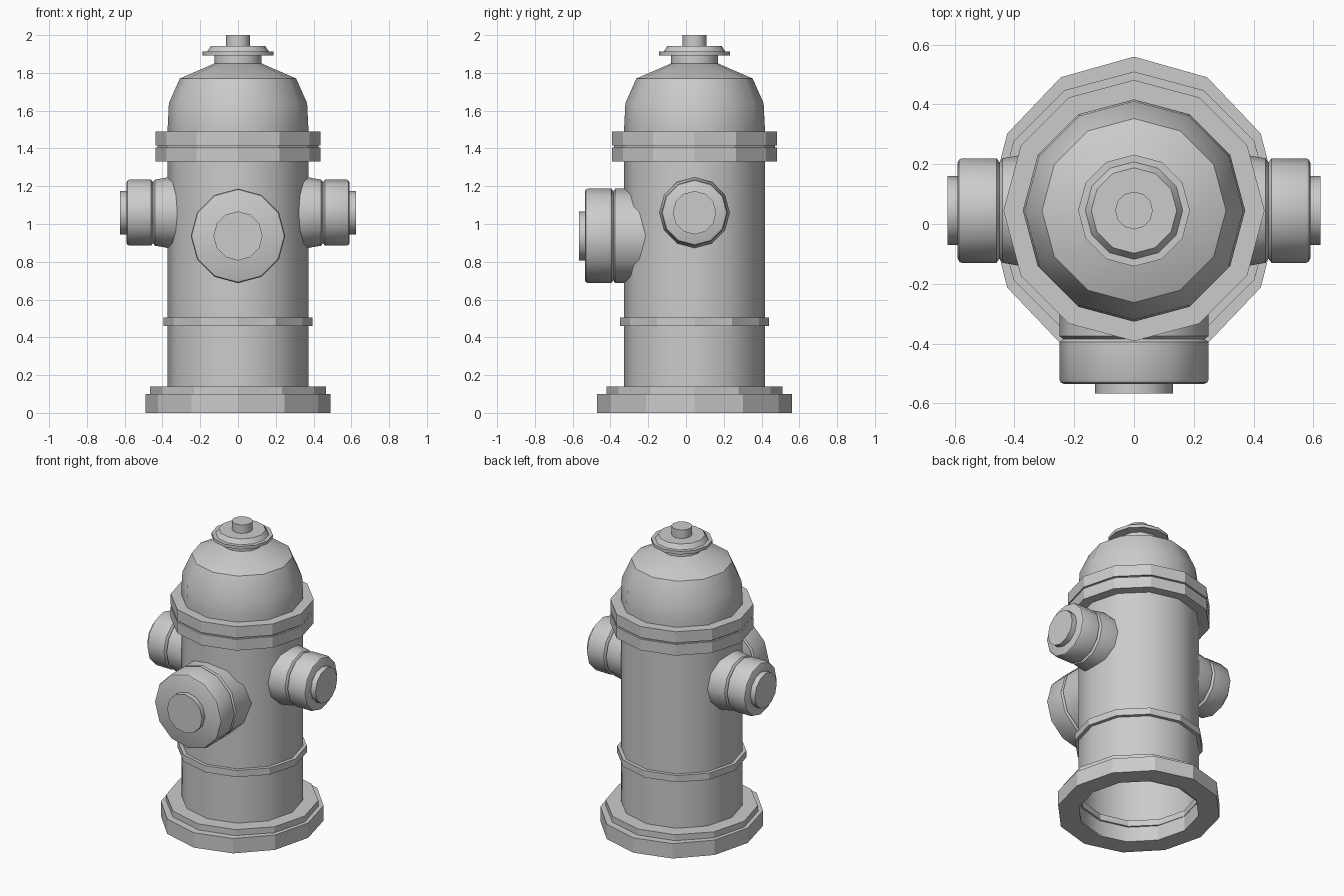
import bpy
import math
from mathutils import Matrix, Vector

cube = bpy.data.objects.get("Cube")
if cube:
    bpy.data.objects.remove(cube, do_unlink=True)

SIDES = 12
AXIS_Y = 0.045

grey = bpy.data.materials.new("cast_grey")
grey.use_nodes = True
colour = (0.6, 0.6, 0.6, 1)
grey.diffuse_color = colour
grey.node_tree.nodes["Principled BSDF"].inputs["Base Color"].default_value = colour


def lathe(name, profile, place=None, stretch=(1, 1), loop=False, smooth=True):
    """Spin (radius, height) points about z; a zero radius closes the end."""
    verts, faces, rings = [], [], []
    for r, h in profile:
        start = len(verts)
        count = 1 if r == 0 else SIDES
        for i in range(count):
            a = math.tau * i / SIDES
            verts.append(Vector((r * math.cos(a) * stretch[0], r * math.sin(a) * stretch[1], h)))
        rings.append([start + i % count for i in range(SIDES)])
    pairs = list(zip(rings, rings[1:]))
    if loop:
        pairs.append((rings[-1], rings[0]))
    for low, high in pairs:
        for i in range(SIDES):
            j = (i + 1) % SIDES
            quad = [low[i], low[j], high[j], high[i]]
            faces.append(list(dict.fromkeys(quad)))
    place = place or Matrix.Translation((0, AXIS_Y, 0))
    mesh = bpy.data.meshes.new(name)
    mesh.from_pydata([place @ v for v in verts], [], faces)
    mesh.materials.append(grey)
    obj = bpy.data.objects.new(name, mesh)
    bpy.context.collection.objects.link(obj)
    if smooth:
        bpy.ops.object.select_all(action="DESELECT")
        obj.select_set(True)
        bpy.context.view_layer.objects.active = obj
        bpy.ops.object.shade_smooth_by_angle(angle=math.radians(32))
    return obj


def ring(name, outer, bottom, top, stretch=(1, 1), inner=0.36):
    return lathe(name, [(inner, bottom), (outer, bottom), (outer, top), (inner, top)],
                 stretch=stretch, loop=True, smooth=False)


# Hollow barrel and the rings around it
lathe("barrel", [(0.372, 0), (0.372, 1.42)])
ring("base_plate", 0.5, 0, 0.1, stretch=(0.98, 1.03), inner=0.37)
ring("base_step", 0.465, 0.1, 0.14)
ring("barrel_band", 0.395, 0.46, 0.505)
ring("lower_flange", 0.437, 1.33, 1.405)
ring("flange_gasket", 0.425, 1.405, 1.415)
ring("upper_flange", 0.437, 1.415, 1.49)

# Domed bonnet with its stepped collar and operating nut
lathe("bonnet", [(0.372, 1.48), (0.372, 1.52), (0.366, 1.64), (0.308, 1.77), (0.125, 1.85), (0, 1.85)])
lathe("bonnet_collar", [(0.125, 1.84), (0.125, 1.893), (0.187, 1.893), (0.187, 1.913),
                        (0.163, 1.913), (0.143, 1.943), (0, 1.943)])
lathe("operating_nut", [(0.063, 1.94), (0.063, 2.0), (0, 2.0)])


def outlet(name, place, radius, flare, root, seam, face, tip, knob):
    """Sleeve, rounded cap and knob, built outward along the local z axis."""
    b = 0.014
    lathe(name + "_sleeve", [(flare, root), (flare, root + 0.06), (radius, seam - 0.015),
                             (radius - b, seam - 0.005), (0, seam - 0.005)], place)
    lathe(name + "_cap", [(0, seam - 0.005), (radius - b, seam - 0.005), (radius, seam + 0.005),
                          (radius, face - b), (radius - b / 3, face - b / 3),
                          (radius - b, face), (0, face)], place)
    lathe(name + "_knob", [(knob, face - 0.01), (knob, tip), (0, tip)], place)


# Two side outlets and the larger front outlet
for side, sign in (("left", 1), ("right", -1)):
    turn = Matrix.Rotation(sign * math.pi / 2, 4, "Y")
    outlet(side + "_outlet", Matrix.Translation((0, AXIS_Y, 1.06)) @ turn,
           0.175, 0.187, 0.31, 0.455, 0.59, 0.625, 0.115)
outlet("front_outlet", Matrix.Translation((0, 0, 0.937)) @ Matrix.Rotation(math.pi / 2, 4, "X"),
       0.25, 0.25, 0.21, 0.39, 0.535, 0.567, 0.13)
